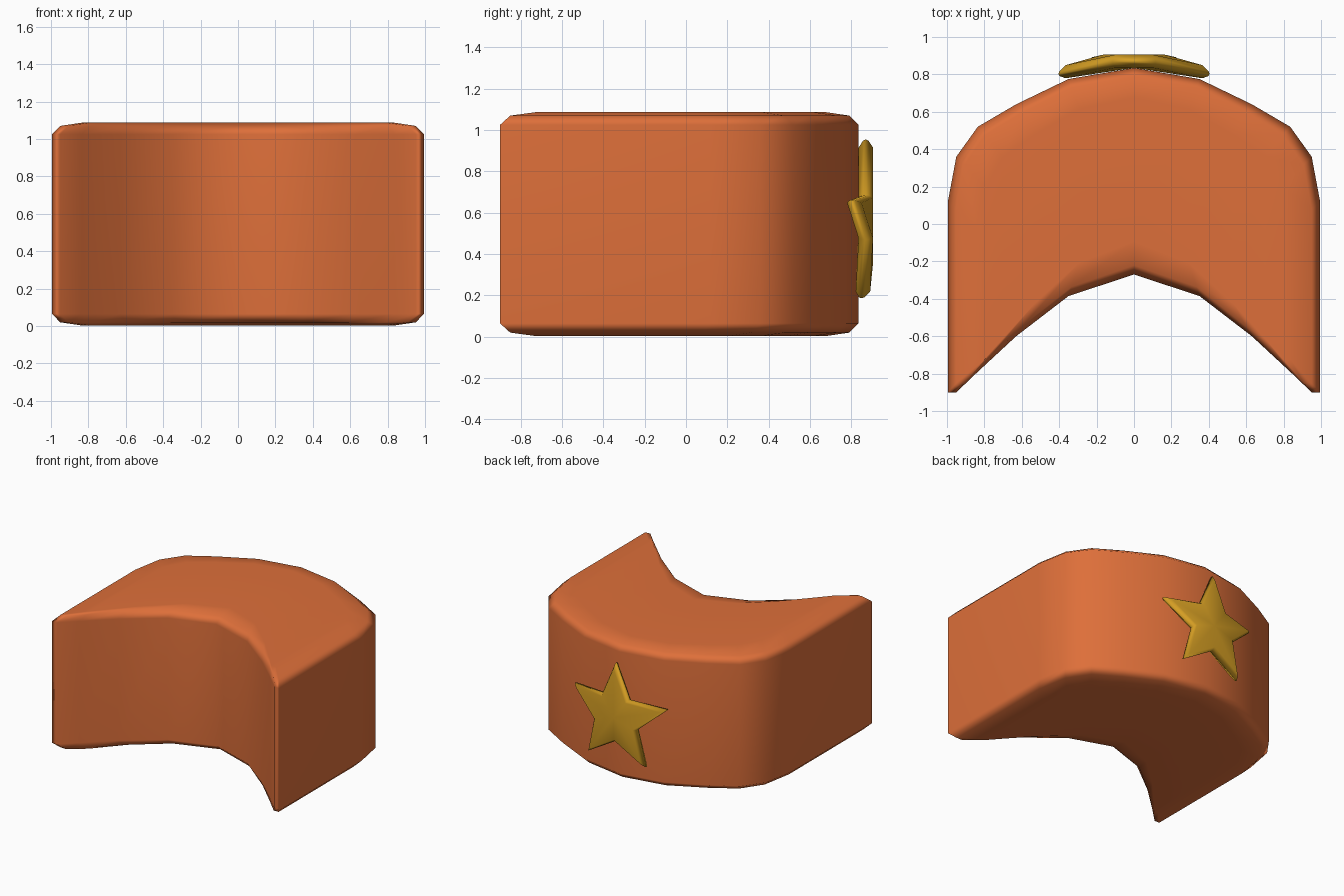
import bpy, bmesh, math

if "Cube" in bpy.data.objects:
    bpy.data.objects.remove(bpy.data.objects["Cube"])


def material(name, rgb):
    m = bpy.data.materials.new(name)
    m.diffuse_color = (*rgb, 1)
    m.use_nodes = True
    m.node_tree.nodes["Principled BSDF"].inputs["Base Color"].default_value = m.diffuse_color
    return m


def finish(bm, name, mat):
    bmesh.ops.recalc_face_normals(bm, faces=bm.faces)
    for f in bm.faces:
        f.smooth = True
    me = bpy.data.meshes.new(name)
    bm.to_mesh(me)
    bm.free()
    me.materials.append(mat)
    ob = bpy.data.objects.new(name, me)
    bpy.context.collection.objects.link(ob)
    w = ob.modifiers.new("weighted", 'WEIGHTED_NORMAL')
    w.keep_sharp = True
    return ob


def bridge(bm, a, b):
    n = len(a)
    for i in range(n):
        j = (i + 1) % n
        bm.faces.new((a[i], a[j], b[j], b[i]))


orange = material("burnt orange", (0.73, 0.16, 0.042))
gold = material("gold", (0.66, 0.34, 0.017))

# Crescent body: columns of (x, front y, back y), mirrored in x
half = [(0, -0.27, 0.835), (0.35, -0.385, 0.775), (0.63, -0.60, 0.64),
        (0.835, -0.79, 0.52), (0.95, -0.90, 0.36), (0.995, -0.90, 0.12)]
cols = [(-x, f, b) for x, f, b in reversed(half[1:])] + half
n = len(cols)
H = 1.09
low = [(0.003, 0.16), (0.02, 0.045), (0.065, 0.0)]       # height, inset
levels = low + [(H - z, d) for z, d in reversed(low)]
bm = bmesh.new()
rings = []
for z, d in levels:
    front = [bm.verts.new((x * (1 - d), f + d * 1.1, z)) for x, f, b in cols]
    back = [bm.verts.new((x * (1 - d), b - d, z)) for x, f, b in cols]
    rings.append(front + back[::-1])
for a, b in zip(rings, rings[1:]):
    bridge(bm, a, b)
for r in (rings[0], rings[-1]):
    for i in range(n - 1):
        bm.faces.new((r[i], r[i + 1], r[2 * n - 2 - i], r[2 * n - 1 - i]))
finish(bm, "crescent_body", orange)

# Star badge on the back, bent to follow the body
CZ = 0.53


def star_y(x):
    return 0.905 - 0.3 * max(0, abs(x) - 0.18)


bm = bmesh.new()
rings = []
for depth, inset in ((0, 0.04), (0.022, 0.006), (0.035, 0), (0.048, 0.006), (0.07, 0.04)):
    ring = []
    for i in range(10):
        r = 0.425 - inset if i % 2 == 0 else 0.195 - inset * 0.5
        a = i * math.pi / 5
        x = r * math.sin(a)
        ring.append(bm.verts.new((x, star_y(x) - depth, CZ + r * math.cos(a))))
    rings.append(ring)
for a, b in zip(rings, rings[1:]):
    bridge(bm, a, b)
for r, y in ((rings[0], 0.905), (rings[-1], 0.835)):
    c = bm.verts.new((0, y, CZ))
    for i in range(10):
        bm.faces.new((r[i], r[(i + 1) % 10], c))
finish(bm, "star_badge", gold)
